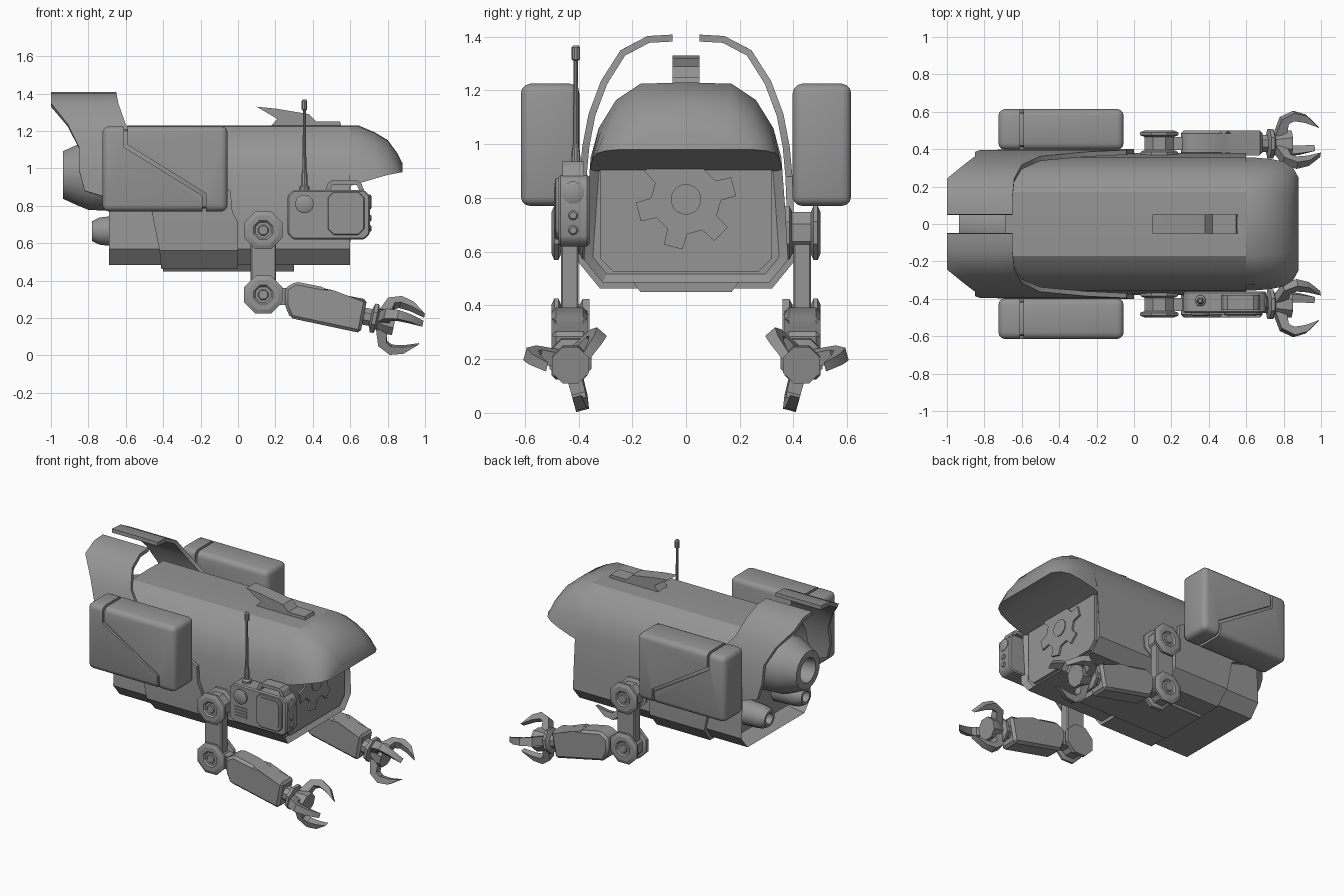
import bpy, bmesh, math
from mathutils import Matrix, Vector

if "Cube" in bpy.data.objects:
    bpy.data.objects.remove(bpy.data.objects["Cube"])

grey = bpy.data.materials.new("plain_grey")
grey.use_nodes = True
COL = (0.3, 0.3, 0.3, 1)
grey.diffuse_color = COL
grey.node_tree.nodes["Principled BSDF"].inputs["Base Color"].default_value = COL


def finish(name, bm, mirror=False, thick=0, cutter=None, angle=32):
    """Turn a bmesh into an object with its modifiers baked in."""
    bmesh.ops.recalc_face_normals(bm, faces=bm.faces)
    me = bpy.data.meshes.new(name)
    bm.to_mesh(me)
    bm.free()
    ob = bpy.data.objects.new(name, me)
    bpy.context.collection.objects.link(ob)
    if thick:
        m = ob.modifiers.new("thickness", 'SOLIDIFY')
        m.thickness, m.offset = thick, 0
    if cutter:
        m = ob.modifiers.new("cut", 'BOOLEAN')
        m.object, m.operation, m.solver = cutter, 'DIFFERENCE', 'EXACT'
    if mirror:
        m = ob.modifiers.new("mirror", 'MIRROR')
        m.use_axis = (False, True, False)
        m.use_mirror_merge = False
    if ob.modifiers:
        bpy.context.view_layer.update()
        deps = bpy.context.evaluated_depsgraph_get()
        ob.data = bpy.data.meshes.new_from_object(ob.evaluated_get(deps))
        ob.modifiers.clear()
    ob.data.materials.clear()
    ob.data.materials.append(grey)
    bpy.ops.object.select_all(action='DESELECT')
    ob.select_set(True)
    bpy.context.view_layer.objects.active = ob
    bpy.ops.object.shade_smooth_by_angle(angle=math.radians(angle))
    return ob


def loft(bm, rings, closed=True, caps=True):
    vs = [[bm.verts.new(p) for p in r] for r in rings]
    n = len(vs[0])
    for a, b in zip(vs, vs[1:]):
        for i in range(n if closed else n - 1):
            j = (i + 1) % n
            bm.faces.new((a[i], a[j], b[j], b[i]))
    if caps:
        return [bm.faces.new(vs[0]), bm.faces.new(vs[-1])]


def prism(name, pts, d0, d1, axis='y', bevel=0, seg=1, **kw):
    """Extrude a flat outline along y or x."""
    bm = bmesh.new()
    put = (lambda p, d: (p[0], d, p[1])) if axis == 'y' else (lambda p, d: (d, p[0], p[1]))
    loft(bm, [[put(p, d) for p in pts] for d in (d0, d1)])
    if bevel:
        bmesh.ops.bevel(bm, geom=bm.edges[:], offset=bevel, segments=seg, affect='EDGES', profile=0.5)
    return finish(name, bm, **kw)


def rect(a0, a1, b0, b1, c=0):
    if not c:
        return [(a0, b0), (a1, b0), (a1, b1), (a0, b1)]
    return [(a0 + c, b0), (a1 - c, b0), (a1, b0 + c), (a1, b1 - c),
            (a1 - c, b1), (a0 + c, b1), (a0, b1 - c), (a0, b0 + c)]


def frame(origin, t, u, v):
    m = Matrix((t, u, v)).transposed().to_4x4()
    m.translation = Vector(origin)
    return m


def along_x(*o): return frame(o, (1, 0, 0), (0, 1, 0), (0, 0, 1))
def along_y(*o): return frame(o, (0, 1, 0), (1, 0, 0), (0, 0, 1))
def along_z(*o): return frame(o, (0, 0, 1), (1, 0, 0), (0, 1, 0))


def lathe(name, profile, m, segs=8, **kw):
    """Spin (distance, radius) pairs about the first axis of frame m."""
    angs = [(i + 0.5) * math.tau / segs for i in range(segs)]
    bm = bmesh.new()
    loft(bm, [[m @ Vector((t, r * math.cos(a), r * math.sin(a))) for a in angs] for t, r in profile])
    return finish(name, bm, **kw)


def both_sides(half):
    return half + [(-y, z) for y, z in reversed(half) if y > 0]


# Hull with a recessed front panel and hollow stern
top = [(0, 1.23), (0.17, 1.225), (0.26, 1.165), (0.325, 1.06), (0.355, 0.95)]
section = both_sides(top + [(0.37, 0.75), (0.38, 0.57), (0.31, 0.485)])
bm = bmesh.new()
stern, bow = loft(bm, [[(x, y, z) for y, z in section] for x in (-0.69, 0.6)])
bmesh.ops.recalc_face_normals(bm, faces=bm.faces)
bmesh.ops.inset_region(bm, faces=[stern], thickness=0.03)
bmesh.ops.translate(bm, verts=stern.verts[:], vec=(0.12, 0, 0))
bmesh.ops.inset_region(bm, faces=[bow], thickness=0.035)
bmesh.ops.translate(bm, verts=bow.verts[:], vec=(-0.03, 0, 0))
finish("hull", bm)

# Overhanging nose hood: x, width scale, height scale, underside height
bm = bmesh.new()
rings = []
for x, sy, sz, low in ((0.58, 1, 1, 0.9), (0.645, 1, 1, 0.92), (0.73, 0.98, 0.86, 0.945),
                       (0.8, 0.94, 0.7, 0.965), (0.85, 0.85, 0.44, 0.975), (0.88, 0.7, 0.22, 0.98)):
    ring = [(y, 0.97 + (z - 0.97) * sz) for y, z in top[:-1]] + [(0.355, low)]
    rings.append([(x, y * sy, z) for y, z in both_sides(ring)])
loft(bm, rings)
finish("nose_hood", bm, angle=40)

# Front panel and gear relief
prism("front_panel", rect(-0.32, 0.32, 0.525, 0.975, 0.05), 0.56, 0.59, 'x')
gear = []
for i in range(6):
    for da, r in ((-17, 0.13), (-11, 0.187), (11, 0.187), (17, 0.13)):
        a = math.radians(15 + i * 60 + da)
        gear.append((r * math.cos(a), 0.795 + r * math.sin(a)))
prism("gear_relief", gear, 0.585, 0.602, 'x')
lathe("gear_hub", [(0, 0.057), (0.008, 0.057)], along_x(0.6, 0, 0.795), 16)

# Rear cowl: y, z, back edge x, front edge x
cowl = [(0.05, 1.395, -1, -0.65), (0.14, 1.39, -1, -0.65), (0.235, 1.34, -1, -0.64),
        (0.305, 1.23, -0.91, -0.6), (0.35, 1.11, -0.85, -0.5), (0.373, 0.99, -0.85, -0.25),
        (0.383, 0.88, -0.82, -0.04), (0.387, 0.77, -0.46, -0.03), (0.388, 0.71, -0.45, 0),
        (0.388, 0.565, -0.42, 0), (0.315, 0.475, -0.41, 0), (0, 0.475, -0.41, 0)]
bm = bmesh.new()
loft(bm, [[(b + (f - b) * k / 4, y, z) for y, z, b, f in cowl] for k in range(5)], False, False)
finish("rear_cowl", bm, mirror=True, thick=0.026)

# Belly plate
prism("belly_plate", [(-0.2, 0.49), (-0.17, 0.45), (0.17, 0.45), (0.2, 0.49)], -0.4, 0.3, 'x')

# Engines
lathe("main_engine", [(-0.6, 0.2), (-0.8, 0.19), (-0.86, 0.165), (-0.935, 0.13), (-0.935, 0.085),
                      (-0.82, 0.07)], along_x(0, 0, 0.965), 16)
lathe("small_engine", [(-0.57, 0.085), (-0.7, 0.08), (-0.74, 0.075), (-0.78, 0.055), (-0.78, 0.038),
                       (-0.72, 0.03)], along_x(0, 0.2, 0.665), 12, mirror=True)

# Dorsal sight
prism("dorsal_sight", [(0.1, 1.33), (0.2, 1.32), (0.38, 1.29), (0.42, 1.25), (0.545, 1.25),
                       (0.555, 1.22), (0.17, 1.22), (0.21, 1.265)], -0.05, 0.05)

# Side pods split by a stepped seam
seam = [(-0.6, 1.3), (-0.6, 1.12), (-0.18, 0.86), (-0.18, 0.7)]
band = [(x - 0.009, z - 0.006) for x, z in seam] + [(x + 0.009, z + 0.006) for x, z in reversed(seam)]
cutter = prism("seam_cutter", band, 0.3, 0.7)
cutter.hide_render = True
prism("side_pod", rect(-0.725, -0.055, 0.77, 1.225), 0.397, 0.615, bevel=0.035, seg=3,
      mirror=True, cutter=cutter)
bpy.data.objects.remove(cutter)
prism("pod_core", rect(-0.71, -0.07, 0.785, 1.21), 0.412, 0.6, bevel=0.03, seg=2, mirror=True)

# Arms
spool = [(-0.07, 0.108), (-0.045, 0.108), (-0.035, 0.085), (0.035, 0.085), (0.045, 0.11),
         (0.06, 0.11), (0.07, 0.085), (0.07, 0.055), (0.06, 0.045), (0.06, 0.03), (0.066, 0.025)]
for part, z in (("shoulder_joint", 0.67), ("elbow_joint", 0.325)):
    lathe(part, spool, along_y(0.135, 0.43, z), mirror=True, angle=20)
prism("upper_arm", rect(0.068, 0.203, 0.33, 0.67), 0.4, 0.466, bevel=0.006, mirror=True)
prism("elbow_bracket", rect(0.15, 0.28, 0.27, 0.36), 0.395, 0.465, mirror=True)
prism("forearm", [(0.25, 0.36), (0.31, 0.395), (0.46, 0.365), (0.5, 0.335), (0.69, 0.3),
                  (0.655, 0.12), (0.28, 0.2), (0.25, 0.27)], 0.367, 0.5, bevel=0.016, mirror=True)

# Hands with three claws each
hand = frame((0.69, 0.43, 0.207), Vector((0.98, 0, -0.2)), Vector((0, 1, 0)), Vector((0.2, 0, 0.98)))
lathe("wrist", [(-0.04, 0.05), (0.02, 0.05), (0.03, 0.085), (0.05, 0.085), (0.06, 0.055), (0.12, 0.075),
                (0.15, 0.075)], hand, mirror=True, angle=20)
claw = [(0.06, 0.05), (0.09, 0.14), (0.16, 0.175), (0.23, 0.155), (0.3, 0.09), (0.22, 0.12),
        (0.16, 0.13), (0.13, 0.115), (0.12, 0.05)]
for name, deg in (("outer_claw", 15), ("inner_claw", 132), ("lower_claw", 255)):
    spin = hand @ Matrix.Rotation(math.radians(deg), 4, 'X')
    bm = bmesh.new()
    loft(bm, [[spin @ Vector((t, r, w * (1.2 - t * 2))) for t, r in claw] for w in (-0.028, 0.028)])
    finish(name, bm, mirror=True)

# Radio on the right flank
prism("radio_body", rect(0.265, 0.705, 0.62, 0.885, 0.03), -0.475, -0.36, bevel=0.008)
prism("radio_screen_frame", rect(0.48, 0.675, 0.645, 0.875, 0.03), -0.487, -0.47, bevel=0.004)
prism("radio_screen", rect(0.5, 0.655, 0.665, 0.855, 0.02), -0.492, -0.48)
lathe("radio_dial", [(0, 0.05), (-0.012, 0.05), (-0.018, 0.04)], along_y(0.355, -0.474, 0.81), 16)
for i in range(4):
    z = 0.665 + i * 0.02
    prism("radio_grille", rect(0.31, 0.4, z, z + 0.01), -0.481, -0.47)
prism("radio_handle", [(0.465, 0.88), (0.48, 0.92), (0.5, 0.935), (0.64, 0.935), (0.66, 0.92), (0.675, 0.88),
                       (0.65, 0.88), (0.635, 0.912), (0.505, 0.912), (0.49, 0.88)], -0.46, -0.38)
for z, r in ((0.82, 0.042), (0.735, 0.018), (0.68, 0.018)):
    lathe("radio_knob", [(0, r), (0.008, r), (0.014, r * 0.7)], along_x(0.7, -0.42, z), 12)

# Antenna
lathe("antenna", [(0.87, 0.03), (0.9, 0.03), (0.91, 0.018), (0.97, 0.016), (1.0, 0.011), (1.31, 0.008),
                  (1.315, 0.016), (1.36, 0.016), (1.368, 0.01)], along_z(0.355, -0.41, 0), 10)
